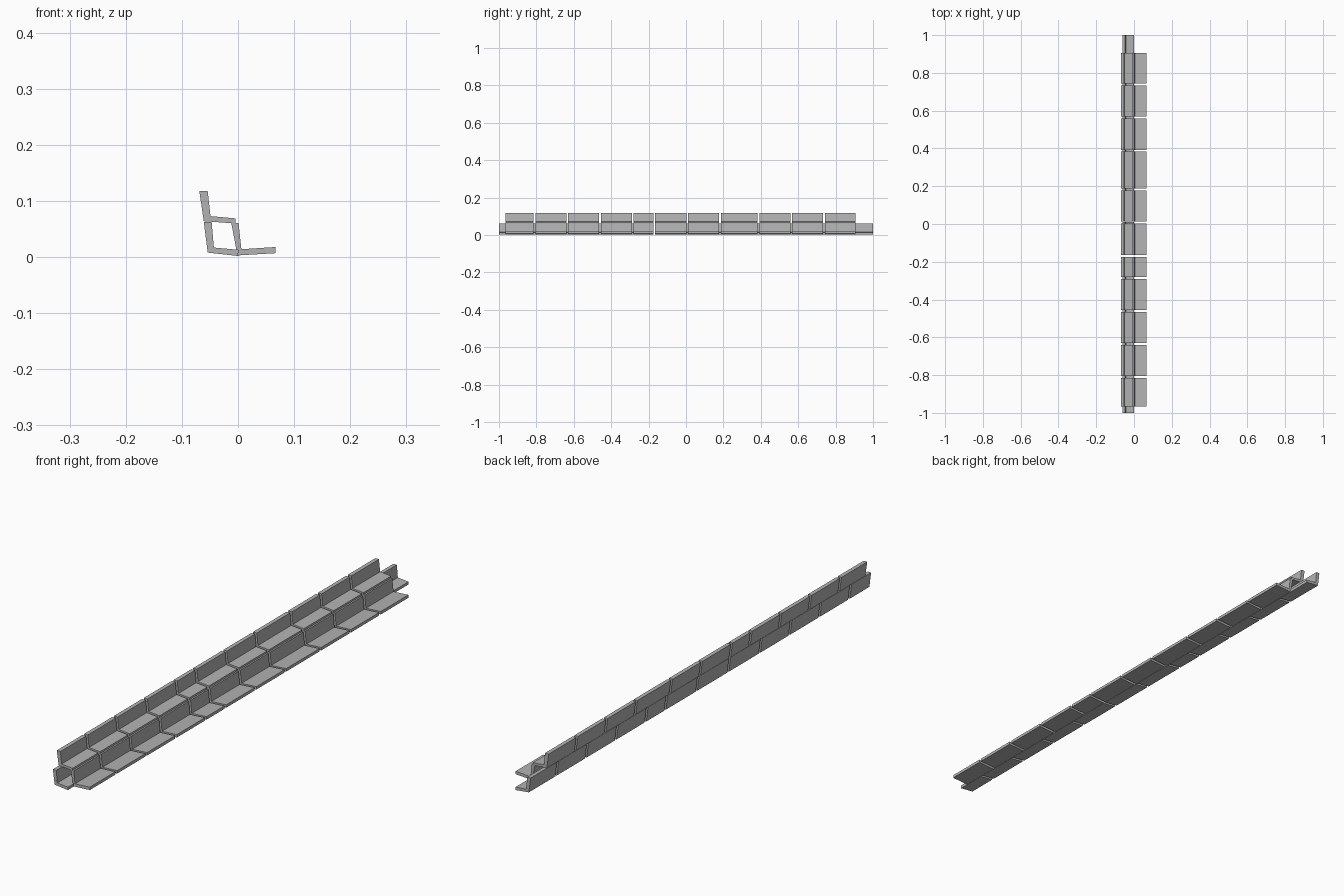
import bpy
import bmesh

cube = bpy.data.objects.get("Cube")
if cube:
    bpy.data.objects.remove(cube, do_unlink=True)

# Single plain grey
grey = bpy.data.materials.new("stone_grey")
grey.use_nodes = True
colour = (0.45, 0.45, 0.45, 1)
grey.diffuse_color = colour
grey.node_tree.nodes["Principled BSDF"].inputs["Base Color"].default_value = colour

GAP = 0.01


def angle_piece(name, profile, y0, y1):
    """Extrude an L-shaped cross-section (x, z) from y0 to y1."""
    bm = bmesh.new()
    face = bm.faces.new([bm.verts.new((x, y0, z)) for x, z in profile])
    grown = bmesh.ops.extrude_face_region(bm, geom=[face])["geom"]
    moved = [v for v in grown if isinstance(v, bmesh.types.BMVert)]
    bmesh.ops.translate(bm, verts=moved, vec=(0, y1 - y0, 0))
    bmesh.ops.recalc_face_normals(bm, faces=bm.faces)
    mesh = bpy.data.meshes.new(name)
    bm.to_mesh(mesh)
    bm.free()
    mesh.materials.append(grey)
    obj = bpy.data.objects.new(name, mesh)
    bpy.context.collection.objects.link(obj)


def row(name, profile, start, end, joints):
    """Lay pieces end to end with a narrow gap at every joint."""
    starts = [start] + [j + GAP / 2 for j in joints]
    ends = [j - GAP / 2 for j in joints] + [end]
    for i, (y0, y1) in enumerate(zip(starts, ends), 1):
        angle_piece(f"{name}_{i}", profile, y0, y1)


# Cross-sections: wall top, inner corner, shelf tip, outer corner
upper = [(-0.069, 0.118), (-0.054, 0.118), (-0.049, 0.073),
         (-0.004, 0.069), (-0.005, 0.060), (-0.061, 0.064)]
lower = [(-0.061, 0.063), (-0.047, 0.063), (-0.043, 0.017),
         (0.001, 0.013), (0.000, 0.002), (-0.054, 0.008)]
outer = [(-0.012, 0.061), (0.001, 0.061), (0.006, 0.014),
         (0.067, 0.018), (0.067, 0.007), (-0.001, 0.003)]

# Upper and outer rows share joints, the lower row is staggered
shared = [-0.81, -0.635, -0.46, -0.285, -0.17, 0.007,
          0.182, 0.388, 0.563, 0.738]
staggered = [-0.88, -0.705, -0.53, -0.355, -0.17, 0.015,
             0.2, 0.315, 0.49, 0.665, 0.84]

row("upper_angle", upper, -0.966, 0.905, shared)
row("outer_angle", outer, -0.966, 0.905, shared)
row("lower_angle", lower, -1, 1, staggered)
